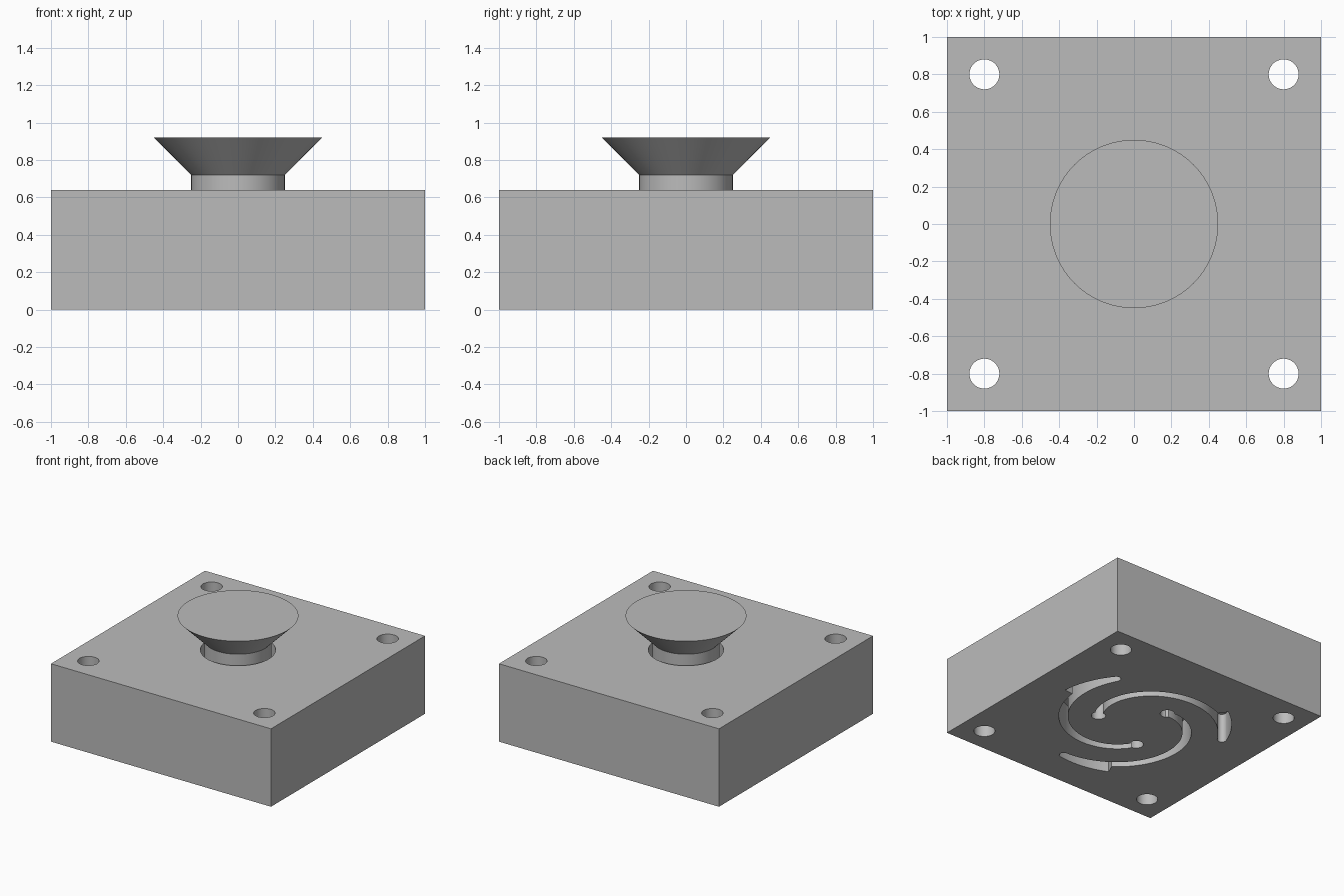
import bpy, bmesh, math
from mathutils import Vector

if "Cube" in bpy.data.objects:
    bpy.data.objects.remove(bpy.data.objects["Cube"])

grey = bpy.data.materials.new("plain grey")
grey.diffuse_color = (0.5, 0.5, 0.5, 1)
grey.use_nodes = True
grey.node_tree.nodes["Principled BSDF"].inputs["Base Color"].default_value = grey.diffuse_color


def make_object(name, bm):
    bmesh.ops.recalc_face_normals(bm, faces=bm.faces)
    mesh = bpy.data.meshes.new(name)
    bm.to_mesh(mesh)
    bm.free()
    mesh.materials.append(grey)
    obj = bpy.data.objects.new(name, mesh)
    bpy.context.collection.objects.link(obj)
    return obj


def prism(name, outline, z0, z1):
    bm = bmesh.new()
    face = bm.faces.new([bm.verts.new((x, y, z0)) for x, y in outline])
    top = bmesh.ops.extrude_face_region(bm, geom=[face])["geom"]
    verts = [v for v in top if isinstance(v, bmesh.types.BMVert)]
    bmesh.ops.translate(bm, verts=verts, vec=(0, 0, z1 - z0))
    return make_object(name, bm)


def circle(x, y, r, n=48):
    return [(x + r * math.cos(math.tau * i / n), y + r * math.sin(math.tau * i / n))
            for i in range(n)]


def polar(r, a):
    return Vector((r * math.cos(a), r * math.sin(a)))


def spiral_slot(start):
    """Spiral slot with a round inner end and a stepped, wider outer end."""
    sweep, step, half = math.radians(172), math.radians(138), 0.035
    n, first = 60, 0.15
    angles = [first + (sweep - first) * i / n for i in range(n + 1)]
    mid = lambda t: 0.3 + 0.4 * t / sweep

    def cap(t, r, size, a0, a1, k):
        a = start + t
        return [polar(r, a) + polar(size, a + math.radians(a0 + (a1 - a0) * i / k))
                for i in range(k + 1)]

    pts = [polar(mid(t) + half, start + t) for t in angles if t < step]
    pts.append(polar(mid(step) + half, start + step))
    pts += [polar(0.735, start + step + (sweep - step) * i / 12) for i in range(12)]
    pts += cap(sweep, 0.7, half, 0, 180, 10)
    pts += [polar(mid(t) - half, start + t) for t in reversed(angles[:-1])]
    pts += cap(0, 0.3, 0.055, 140, 400, 18)
    return pts


def smooth(obj):
    bpy.ops.object.select_all(action="DESELECT")
    obj.select_set(True)
    bpy.context.view_layer.objects.active = obj
    bpy.ops.object.shade_smooth_by_angle(angle=math.radians(30))


# Square block
block = prism("block", [(-1, -1), (1, -1), (1, 1), (-1, 1)], 0, 0.64)

# Corner bolt holes, knob socket and three spiral slots underneath
cutters = [prism("bolt_hole", circle(x, y, 0.08), -0.1, 0.8)
           for x in (-0.8, 0.8) for y in (-0.8, 0.8)]
cutters.append(prism("socket", circle(0, 0, 0.28, 96), 0.34, 0.8))
cutters += [prism("slot", spiral_slot(math.radians(-13 + 120 * i)), -0.1, 0.24)
            for i in range(3)]
bpy.context.view_layer.objects.active = block
for cutter in cutters:
    mod = block.modifiers.new("cut", "BOOLEAN")
    mod.operation, mod.solver, mod.object = "DIFFERENCE", "EXACT", cutter
    bpy.ops.object.modifier_apply(modifier=mod.name)
    bpy.data.objects.remove(cutter)
smooth(block)

# Knob: straight stem flaring into a flat-topped cone
bm = bmesh.new()
rings = []
for r, z in [(0.25, 0.34), (0.25, 0.72), (0.45, 0.92)]:
    rings.append([bm.verts.new((x, y, z)) for x, y in circle(0, 0, r, 96)])
for low, high in zip(rings, rings[1:]):
    for i in range(96):
        j = (i + 1) % 96
        bm.faces.new((low[i], low[j], high[j], high[i]))
bm.faces.new(rings[0])
bm.faces.new(rings[-1])
smooth(make_object("knob", bm))
